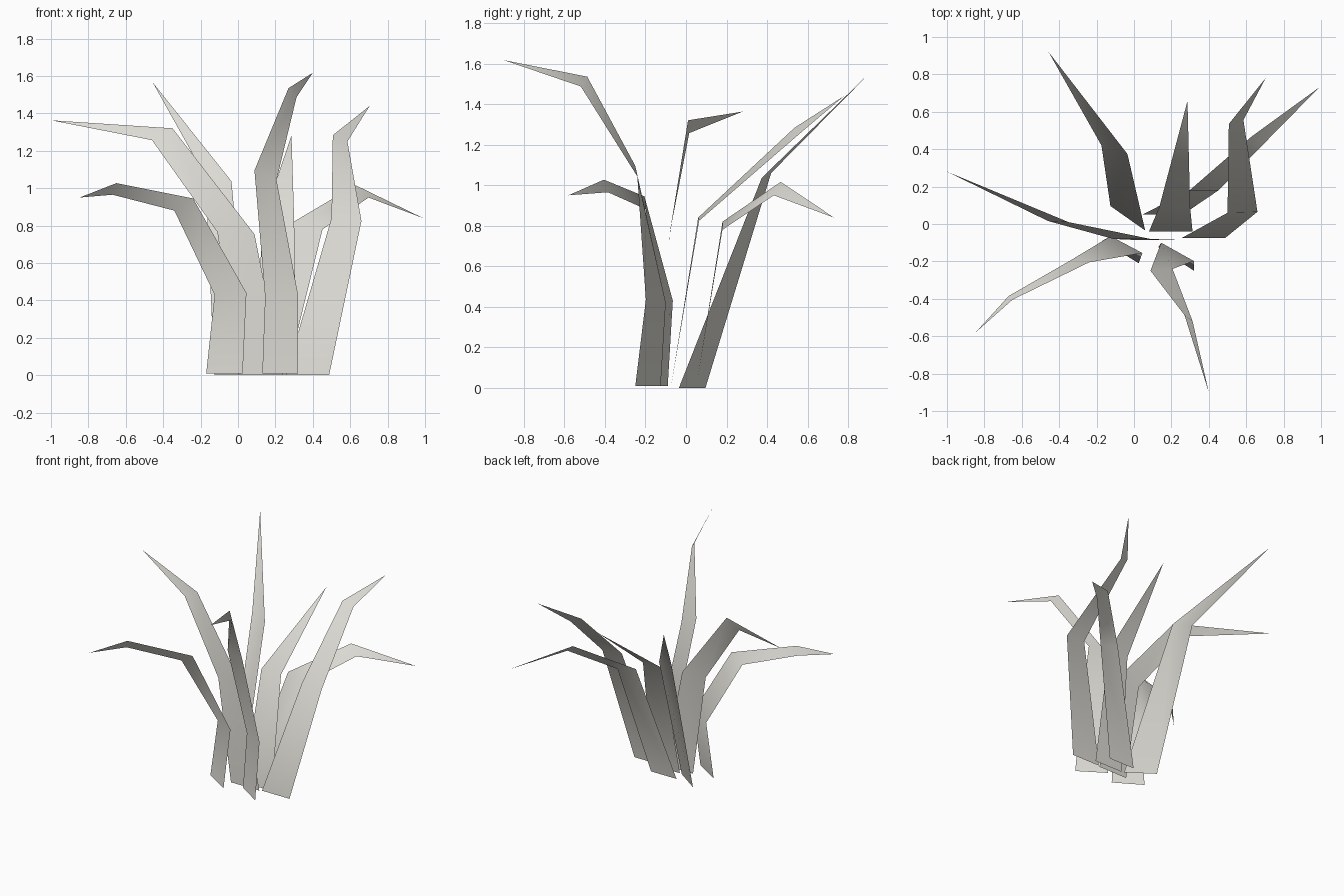
import bpy
import bmesh
from mathutils import Vector

cube = bpy.data.objects.get("Cube")
if cube:
    bpy.data.objects.remove(cube, do_unlink=True)

# One pale grey colour for the whole plant
COLOUR = (0.72, 0.71, 0.66, 1.0)
pale_grey = bpy.data.materials.new("pale_grey")
pale_grey.use_nodes = True
pale_grey.diffuse_color = COLOUR
pale_grey.node_tree.nodes["Principled BSDF"].inputs["Base Color"].default_value = COLOUR


def make_blade(name, left_edge, right_edge, tip):
    """Join two edge lines into a strip of leaf that closes at a pointed tip."""
    bm = bmesh.new()
    left = [bm.verts.new(Vector(point)) for point in left_edge]
    right = [bm.verts.new(Vector(point)) for point in right_edge]
    end = bm.verts.new(Vector(tip))
    for i in range(len(left) - 1):
        bm.faces.new((left[i], right[i], right[i + 1], left[i + 1]))
    bm.faces.new((left[-1], right[-1], end))
    for face in bm.faces:
        face.smooth = True
    mesh = bpy.data.meshes.new(name)
    bm.to_mesh(mesh)
    bm.free()
    mesh.materials.append(pale_grey)
    blade = bpy.data.objects.new(name, mesh)
    bpy.context.scene.collection.objects.link(blade)
    return blade


# Front blades, which arch forward
make_blade(
    "front_right_blade",
    left_edge=[(-.17, -.09, .01), (-.125, -.065, .43), (-.34, -.195, .88), (-.67, -.385, .965)],
    right_edge=[(.025, -.21, .01), (.045, -.155, .44), (-.24, -.205, .945), (-.65, -.405, 1.027)],
    tip=(-.847, -.58, .95),
)
make_blade(
    "front_left_blade",
    left_edge=[(.13, -.125, .01), (.145, -.1, .42), (.088, -.25, 1.095), (.27, -.487, 1.535)],
    right_edge=[(.32, -.25, .01), (.32, -.198, .435), (.206, -.24, 1.043), (.313, -.519, 1.487)],
    tip=(.4, -.9, 1.617),
)

# Middle blade, which sweeps far to the right
make_blade(
    "middle_right_blade",
    left_edge=[(0, -.085, 0), (-.11, -.08, .765), (-.46, .016, 1.257)],
    right_edge=[(.24, -.085, 0), (.088, -.08, .754), (-.35, .01, 1.32)],
    tip=(-1, .28, 1.363),
)

# Rear blades, which lean back
make_blade(
    "rear_right_blade",
    left_edge=[(-.126, .096, 0), (-.174, .42, 1.06)],
    right_edge=[(.06, -.035, 0), (-.035, .374, 1.037)],
    tip=(-.457, .92, 1.567),
)
make_blade(
    "rear_middle_blade",
    left_edge=[(.08, -.04, 0), (.135, .09, .835)],
    right_edge=[(.313, -.04, 0), (.3, .09, .835)],
    tip=(.286, .658, 1.283),
)
make_blade(
    "rear_left_blade",
    left_edge=[(.255, -.075, 0), (.5, .06, .84), (.507, .535, 1.283)],
    right_edge=[(.487, -.075, 0), (.66, .065, .825), (.585, .556, 1.25)],
    tip=(.704, .78, 1.44),
)
make_blade(
    "low_left_blade",
    left_edge=[(.045, .05, 0), (.297, .18, .82), (.628, .467, 1.016)],
    right_edge=[(.26, .05, 0), (.452, .18, .78), (.698, .433, .95)],
    tip=(.99, .73, .84),
)
